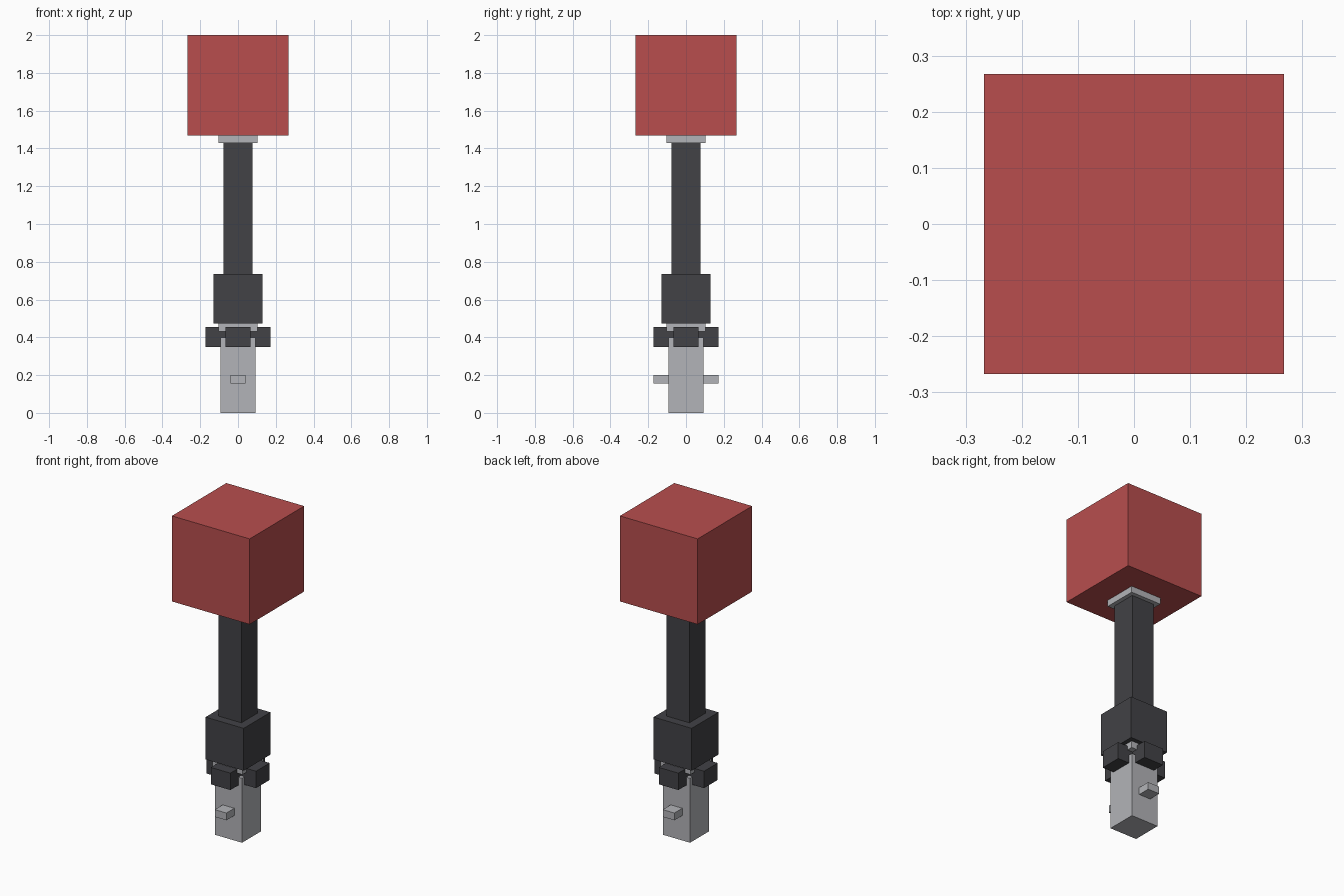
import bpy
from mathutils import Matrix

cube = bpy.data.objects.get("Cube")
if cube:
    bpy.data.objects.remove(cube, do_unlink=True)


def material(name, rgb):
    m = bpy.data.materials.new(name)
    m.use_nodes = True
    m.diffuse_color = (*rgb, 1)
    m.node_tree.nodes["Principled BSDF"].inputs["Base Color"].default_value = (*rgb, 1)
    return m


red = material("red", (0.48, 0.076, 0.076))
dark = material("dark grey", (0.054, 0.054, 0.061))
light = material("light grey", (0.45, 0.456, 0.48))


def box(name, mat, half_x, y0, y1, z0, z1, turn=0):
    """Box spanning y0..y1 and z0..z1, turned by quarter turns about z."""
    bpy.ops.mesh.primitive_cube_add(size=1)
    ob = bpy.context.object
    ob.name = name
    place = Matrix.Translation((0, (y0 + y1) / 2, (z0 + z1) / 2))
    size = Matrix.Diagonal((2 * half_x, y1 - y0, z1 - z0, 1))
    ob.data.transform(Matrix.Rotation(turn * 1.5707963, 4, "Z") @ place @ size)
    ob.data.materials.append(mat)


def column(name, mat, half, z0, z1):
    box(name, mat, half, -half, half, z0, z1)


# Stack of square sections, bottom to top
column("post", light, 0.093, 0, 0.4)
column("neck", light, 0.053, 0.4, 0.43)
column("lower_plate", light, 0.104, 0.43, 0.472)
column("collar", dark, 0.131, 0.472, 0.735)
column("shaft", dark, 0.078, 0.735, 1.43)
column("upper_plate", light, 0.104, 1.43, 1.469)
column("head", red, 0.267, 1.469, 2)

# Clamp blocks on all four sides
for i, side in enumerate(("front", "left", "back", "right")):
    box(side + "_clamp", dark, 0.067, -0.171, -0.067, 0.35, 0.455, i)

# Pegs on front and back of the post
for turn, side in ((0, "front"), (2, "back")):
    box(side + "_peg", light, 0.04, -0.171, -0.093, 0.155, 0.2, turn)
